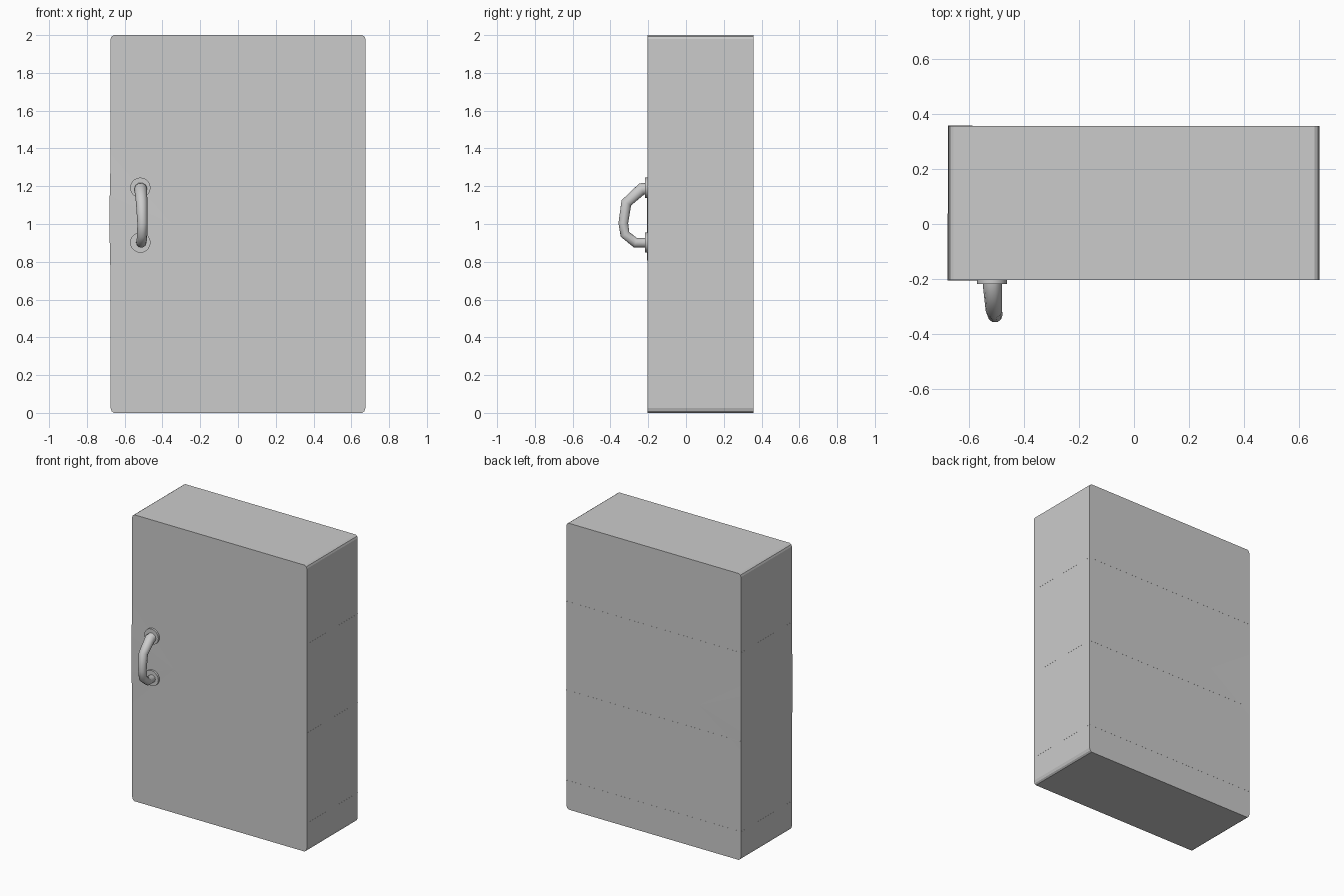
import bpy, bmesh, math
from mathutils import Vector

if "Cube" in bpy.data.objects:
    bpy.data.objects.remove(bpy.data.objects["Cube"])

FRONT, BACK = -0.204, 0.357


def make(name, bm):
    bmesh.ops.recalc_face_normals(bm, faces=bm.faces)
    me = bpy.data.meshes.new(name)
    bm.to_mesh(me)
    bm.free()
    ob = bpy.data.objects.new(name, me)
    bpy.context.collection.objects.link(ob)
    return ob


def prism(name, profile, y0, y1):
    """Extrude an x-z outline from y0 to y1."""
    bm = bmesh.new()
    face = bm.faces.new([bm.verts.new((x, y0, z)) for x, z in profile])
    ext = bmesh.ops.extrude_face_region(bm, geom=[face])
    moved = [g for g in ext["geom"] if isinstance(g, bmesh.types.BMVert)]
    bmesh.ops.translate(bm, vec=(0, y1 - y0, 0), verts=moved)
    return make(name, bm)


# Cabinet body: tall slab with small cut corners
half = [(0.658, 0), (0.669, 0.009), (0.675, 0.027),
        (0.675, 1.979), (0.67, 1.992), (0.658, 2.0)]
prism("cabinet_body", half + [(-x, z) for x, z in reversed(half)], FRONT, BACK)

# Thin shelf edges just showing on the sides and back
for i, z in enumerate((0.20, 0.83, 1.45)):
    w, t = 0.6755, 0.002
    prism(f"shelf_{i + 1}", [(-w, z - t), (w, z - t), (w, z + t), (-w, z + t)],
          FRONT + 0.002, BACK + 0.0005)

# Very shallow swelling on the handle side
bm = bmesh.new()
pts = [(-0.674, FRONT, 0.68), (-0.674, FRONT, 1.37), (-0.674, BACK, 0.77), (-0.674, BACK, 1.22),
       (-0.35, FRONT, 1.0), (-0.35, BACK, 1.0)]
for z in (0.9, 1.15):
    pts += [(-0.679, FRONT - 0.002, z), (-0.677, BACK + 0.001, z)]
bmesh.ops.convex_hull(bm, input=[bm.verts.new(p) for p in pts])
make("side_swelling", bm)

# Curved door handle: octagonal tube swept along a bent path (x, y, z, radius)
path = [(-0.515, -0.200, 1.187, 0.034), (-0.515, -0.235, 1.185, 0.034),
        (-0.510, -0.316, 1.112, 0.030), (-0.506, -0.332, 1.005, 0.027),
        (-0.507, -0.323, 0.945, 0.027), (-0.511, -0.268, 0.901, 0.027),
        (-0.513, -0.200, 0.901, 0.027)]
bm = bmesh.new()
N, rings = 10, []
centres = [Vector(p[:3]) for p in path]
for i, c in enumerate(centres):
    before = (c - centres[i - 1]).normalized() if i else Vector()
    after = (centres[i + 1] - c).normalized() if i < len(path) - 1 else Vector()
    t = (before + after).normalized()
    side = t.cross(Vector((1, 0, 0))).normalized()
    across = side.cross(t)
    r = path[i][3]
    rings.append([bm.verts.new(c + across * r * math.cos(a) + side * r * math.sin(a))
                  for a in (2 * math.pi * k / N for k in range(N))])
for a, b in zip(rings, rings[1:]):
    for k in range(N):
        bm.faces.new((a[k], a[(k + 1) % N], b[(k + 1) % N], b[k]))
bm.faces.new(rings[0])
bm.faces.new(rings[-1])
handle = make("door_handle", bm)
handle.data.polygons.foreach_set("use_smooth", [True] * len(handle.data.polygons))
bpy.context.view_layer.objects.active = handle
handle.select_set(True)
bpy.ops.object.shade_smooth_by_angle(angle=math.radians(40))

# Round mounting plates at both handle ends
for name, z in (("handle_plate_upper", 1.192), ("handle_plate_lower", 0.902)):
    bpy.ops.mesh.primitive_cylinder_add(vertices=20, radius=0.054, depth=0.02,
                                        location=(-0.517, FRONT - 0.004, z),
                                        rotation=(math.pi / 2, 0, 0))
    bpy.context.object.name = name
    bpy.ops.object.shade_smooth_by_angle(angle=math.radians(30))
